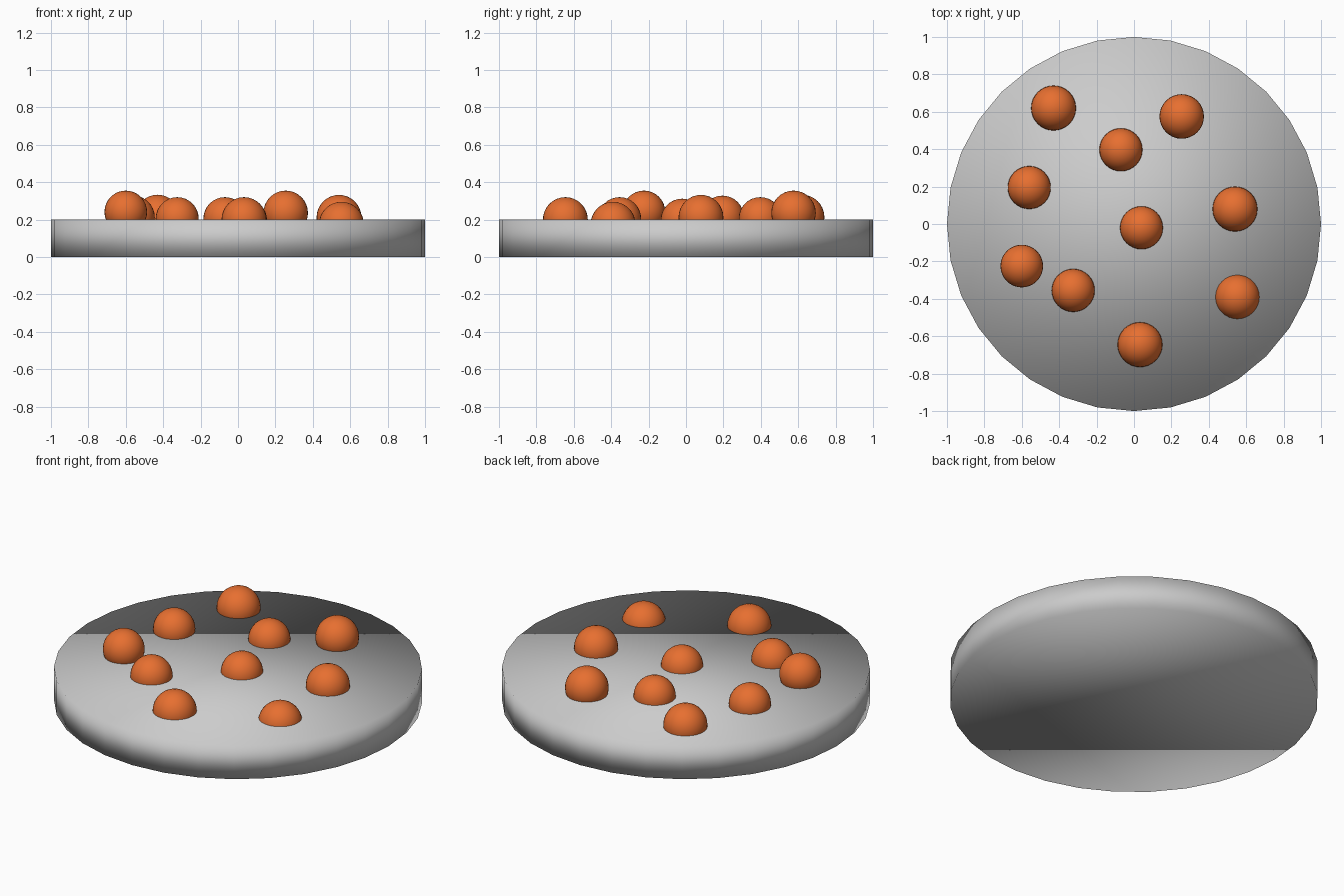
import bpy

if "Cube" in bpy.data.objects:
    bpy.data.objects.remove(bpy.data.objects["Cube"])

orange = bpy.data.materials.new("orange")
orange.diffuse_color = (0.8, 0.16, 0.03, 1)
orange.use_nodes = True
orange.node_tree.nodes["Principled BSDF"].inputs["Base Color"].default_value = orange.diffuse_color

# Round base disc, smooth shaded all over
bpy.ops.mesh.primitive_cylinder_add(vertices=32, radius=1, depth=0.2, location=(0, 0, 0.1))
base = bpy.context.object
base.name = "base_disc"
bpy.ops.object.shade_smooth()

# Scattered balls sunk into the base: x, y, top height, radius
balls = [
    (-0.43, 0.62, 0.333, 0.12),
    (0.255, 0.575, 0.355, 0.119),
    (-0.07, 0.397, 0.32, 0.115),
    (-0.56, 0.195, 0.328, 0.115),
    (0.54, 0.08, 0.332, 0.12),
    (0.04, -0.02, 0.312, 0.115),
    (-0.60, -0.225, 0.355, 0.114),
    (-0.325, -0.355, 0.32, 0.115),
    (0.553, -0.39, 0.295, 0.12),
    (0.032, -0.645, 0.32, 0.12),
]
for i, (x, y, top, r) in enumerate(balls, 1):
    bpy.ops.mesh.primitive_uv_sphere_add(segments=32, ring_count=16, radius=r,
                                         location=(x, y, top - r))
    ball = bpy.context.object
    ball.name = f"ball_{i}"
    ball.data.materials.append(orange)
    bpy.ops.object.shade_smooth()
